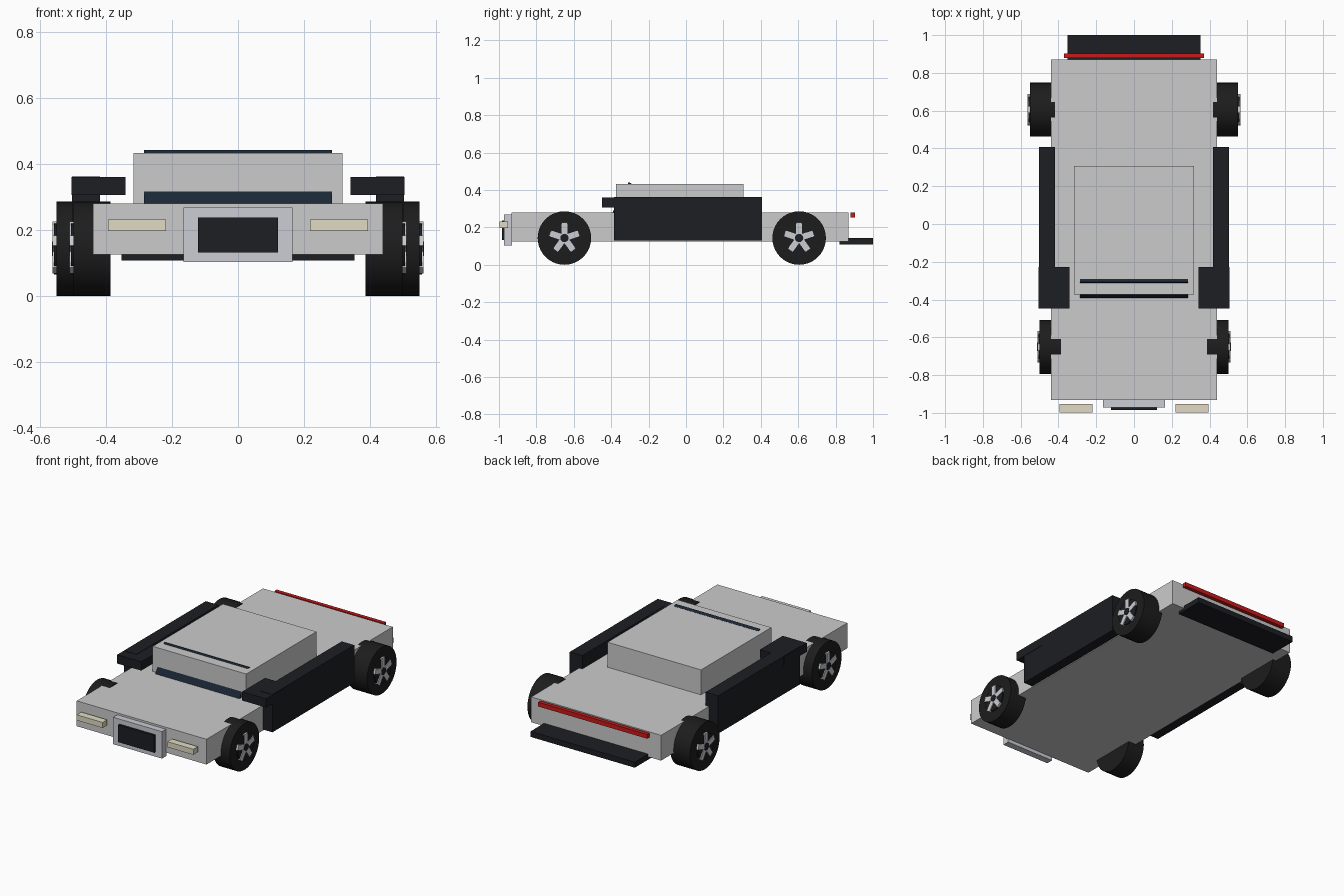
import bpy, math
from mathutils import Matrix

if "Cube" in bpy.data.objects:
    bpy.data.objects.remove(bpy.data.objects["Cube"])


def material(name, rgb):
    m = bpy.data.materials.new(name)
    m.diffuse_color = (*rgb, 1)
    m.use_nodes = True
    m.node_tree.nodes["Principled BSDF"].inputs["Base Color"].default_value = m.diffuse_color
    return m


black = material("black_trim", (0.012, 0.013, 0.016))
rubber = material("rubber", (0.012, 0.012, 0.012))
silver = material("silver", (0.6, 0.61, 0.66))
glass = material("dark_glass", (0.01, 0.02, 0.035))
cream = material("lamp_cream", (0.75, 0.71, 0.55))
red = material("lamp_red", (0.6, 0.01, 0.01))


def box(name, x, y, z, mat=None):
    """Box from (min, max) ranges on each axis."""
    bpy.ops.mesh.primitive_cube_add(size=1)
    o = bpy.context.object
    o.name = name
    o.data.transform(Matrix.Diagonal((x[1] - x[0], y[1] - y[0], z[1] - z[0], 1)))
    o.location = [(r[0] + r[1]) / 2 for r in (x, y, z)]
    if mat:
        o.data.materials.append(mat)
    return o


def disc(name, radius, x0, x1, y, z, mat):
    """Cylinder lying along x."""
    bpy.ops.mesh.primitive_cylinder_add(vertices=40, radius=radius, depth=abs(x1 - x0),
                                        location=((x0 + x1) / 2, y, z),
                                        rotation=(0, math.pi / 2, 0))
    o = bpy.context.object
    o.name = name
    o.data.materials.append(mat)
    bpy.ops.object.shade_smooth_by_angle(angle=math.radians(35))
    return o


def wheel(name, side, y, inner, outer):
    r = 0.143
    disc(name + "_tyre", r, side * inner, side * outer, y, r, rubber)
    disc(name + "_rim", 0.078, side * (outer - 0.01), side * (outer + 0.007), y, r, rubber)
    disc(name + "_hub", 0.022, side * outer, side * (outer + 0.014), y, r, black)
    # five spokes, one pointing straight up
    for i in range(5):
        s = box(f"{name}_spoke_{i}", (-0.006, 0.006), (-0.016, 0.016), (0.018, 0.082), silver)
        s.data.transform(Matrix.Translation((0, 0, 0.05)))
        s.location = (side * (outer + 0.006), y, r)
        s.rotation_euler.x = i * math.tau / 5


# body and cabin
box("body", (-0.44, 0.44), (-0.933, 0.87), (0.125, 0.28))
box("cabin", (-0.317, 0.317), (-0.373, 0.307), (0.27, 0.433))

# raked windscreen, showing at the cabin's lower front and through the roof
screen = box("windscreen", (-0.285, 0.285), (-0.009, 0.009), (-0.1, 0.1), glass)
screen.location = (0, -0.345, 0.35)
screen.rotation_euler.x = -math.radians(28)

# nose
box("grille_frame", (-0.165, 0.165), (-0.972, -0.93), (0.103, 0.268), silver)
box("grille", (-0.122, 0.122), (-0.985, -0.965), (0.132, 0.238), black)

# tail
box("tail_light", (-0.37, 0.37), (0.88, 0.903), (0.253, 0.279), red)
box("diffuser", (-0.353, 0.353), (0.822, 1.0), (0.108, 0.142), black)

# mirrored side parts
for label, s in (("left", -1), ("right", 1)):
    def span(a, b):
        return tuple(sorted((s * a, s * b)))
    box(label + "_side_panel", span(0.418, 0.503), (-0.385, 0.407), (0.13, 0.362), black)
    box(label + "_mirror", span(0.342, 0.505), (-0.448, -0.227), (0.306, 0.36), black)
    box(label + "_headlight", span(0.219, 0.395), (-0.997, -0.953), (0.197, 0.231), cream)
    wheel(label + "_front_wheel", s, -0.65, 0.387, 0.499)
    wheel(label + "_rear_wheel", s, 0.605, 0.417, 0.551)
